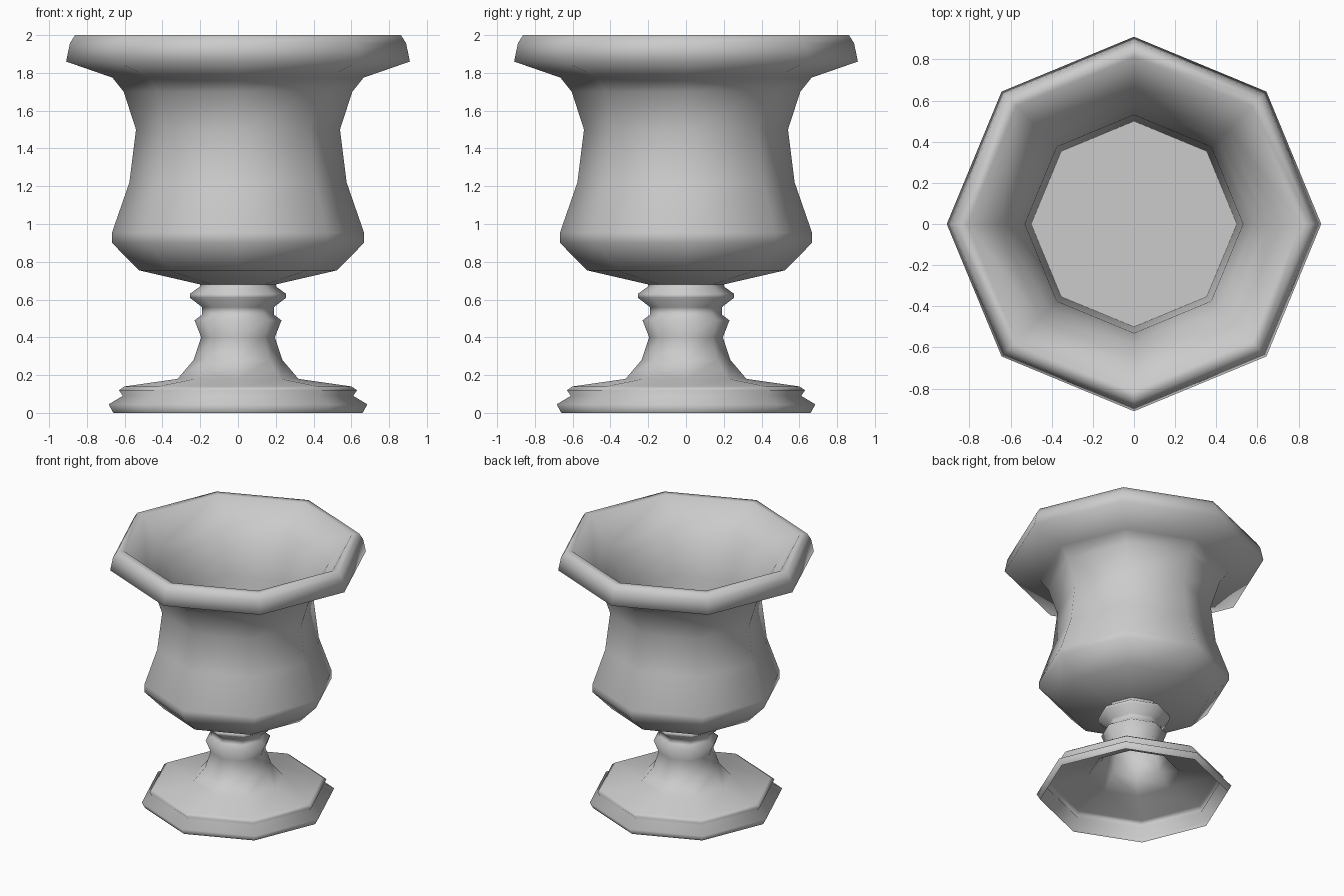
import bpy, math

if "Cube" in bpy.data.objects:
    bpy.data.objects.remove(bpy.data.objects["Cube"])

SIDES = 8

def lathe(name, profile, angle=180):
    """Spin an (r, z) profile into an eight-sided shell."""
    verts, faces = [], []
    for r, z in profile:
        for i in range(SIDES):
            a = 2 * math.pi * i / SIDES
            verts.append((r * math.cos(a), r * math.sin(a), z))
    for k in range(len(profile) - 1):
        for i in range(SIDES):
            j = (i + 1) % SIDES
            a, b = k * SIDES, (k + 1) * SIDES
            faces.append((a + i, a + j, b + j, b + i))
    if len(profile) == 1:
        faces.append(tuple(range(SIDES)))
    mesh = bpy.data.meshes.new(name)
    mesh.from_pydata(verts, [], faces)
    for p in mesh.polygons:
        p.use_smooth = True
    obj = bpy.data.objects.new(name, mesh)
    bpy.context.collection.objects.link(obj)
    return obj

# Hollow foot, stem and collar
lathe("foot_and_stem", [
    (0.66, 0), (0.685, 0.045), (0.61, 0.09), (0.63, 0.12), (0.60, 0.14),
    (0.32, 0.18), (0.235, 0.28), (0.195, 0.40), (0.23, 0.49), (0.19, 0.52),
    (0.19, 0.56), (0.255, 0.61), (0.255, 0.63), (0.2, 0.67), (0.2, 0.68)])

# Bowl: outside, flat rim and inside wall
lathe("bowl", [
    (0.2, 0.68), (0.525, 0.755), (0.667, 0.90), (0.667, 0.955), (0.575, 1.22),
    (0.54, 1.50), (0.605, 1.70), (0.665, 1.775), (0.91, 1.86), (0.89, 1.957),
    (0.863, 2.0), (0.81, 2.0), (0.65, 1.80), (0.585, 1.70), (0.53, 1.50),
    (0.50, 0.80)])

# Flat floor inside the bowl
lathe("bowl_floor", [(0.50, 0.80)])
